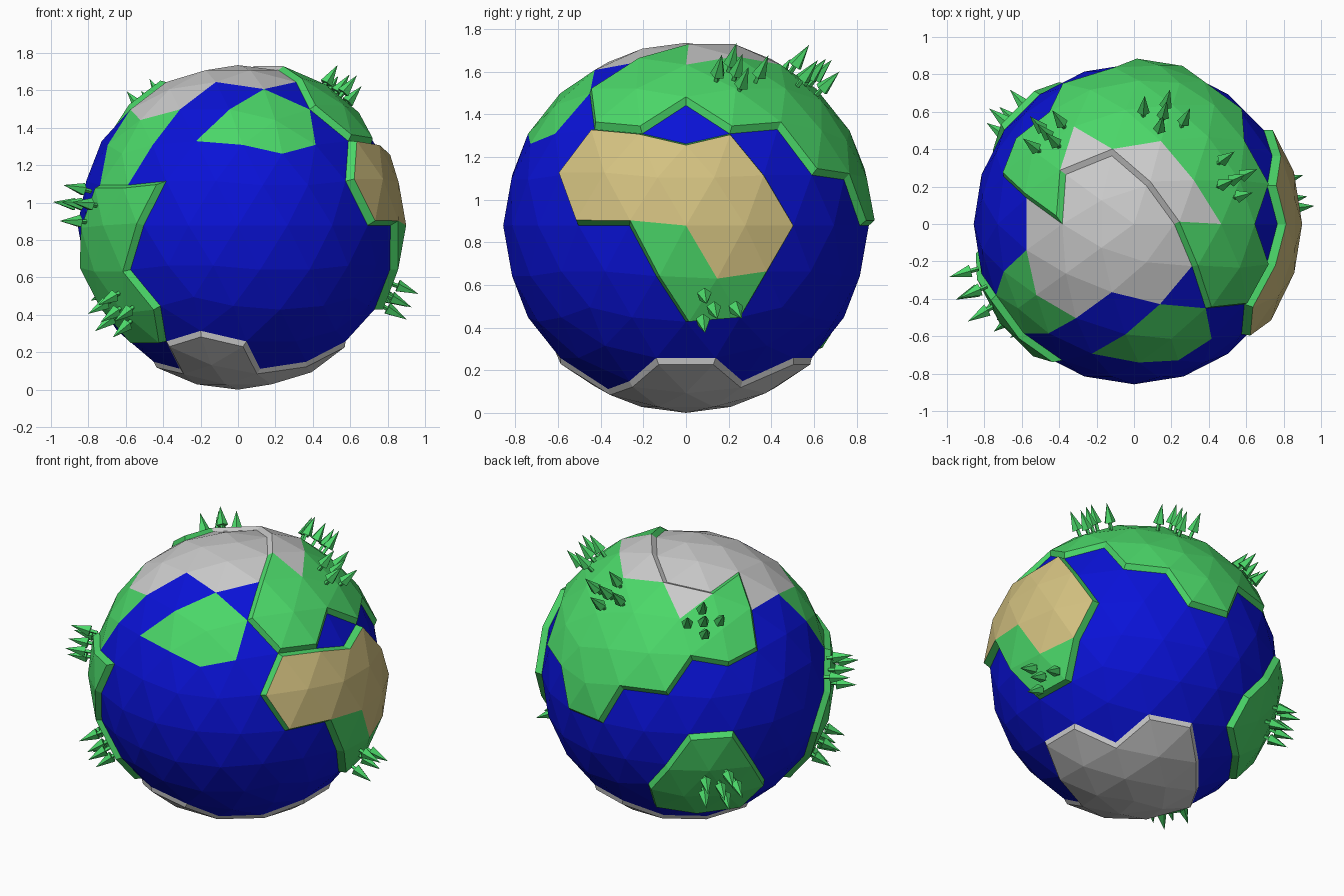
import bpy, bmesh, math, random
from mathutils import Vector

if "Cube" in bpy.data.objects:
    bpy.data.objects.remove(bpy.data.objects["Cube"])

R, CENTRE = 0.857, Vector((0, 0, 0.878))
WATER, GRASS, SAND, ROCK = range(4)
random.seed(4)


def material(name, rgb):
    m = bpy.data.materials.new(name)
    m.diffuse_color = (*rgb, 1)
    m.use_nodes = True
    m.node_tree.nodes["Principled BSDF"].inputs["Base Color"].default_value = m.diffuse_color
    return m


MATS = [material("water", (0.003, 0.006, 0.68)), material("grass", (0.07, 0.68, 0.14)),
        material("sand", (0.66, 0.54, 0.22)), material("rock", (0.52, 0.52, 0.52))]


def direction(az, el):
    a, e = math.radians(az), math.radians(el)
    return Vector((math.cos(a) * math.cos(e), math.sin(a) * math.cos(e), math.sin(e)))


def globe():
    bm = bmesh.new()
    bmesh.ops.create_icosphere(bm, subdivisions=3, radius=R)
    return bm


def region(bm, fans, singles=()):
    """Faces around the vertices nearest to 'fans', plus the faces nearest to 'singles'."""
    found = set()
    for s in fans:
        d = direction(*s)
        found.update(max(bm.verts, key=lambda v: v.co.dot(d)).link_faces)
    for s in singles:
        d = direction(*s)
        found.add(max(bm.faces, key=lambda f: f.calc_center_median().normalized().dot(d)))
    return found


def finish(name, bm, mats):
    me = bpy.data.meshes.new(name)
    bm.to_mesh(me)
    bm.free()
    for m in mats:
        me.materials.append(m)
    ob = bpy.data.objects.new(name, me)
    ob.location = CENTRE
    bpy.context.collection.objects.link(ob)


# Raised land: height, base colour, fans, single faces (as azimuth, elevation)
LAND = {
    "east_continent": (.042, GRASS, [(0, 0), (18, 0), (9, 16), (-9, 16), (-27, 16), (9, -16)], []),
    "north_continent": (.03, GRASS, [(36, 63), (0, 58), (72, 58), (-23, 47), (23, 47), (49, 47),
                                     (54, 30), (72, 27), (81, 16), (108, 32), (95, 47),
                                     (121, 47), (144, 42)], [(163, 57)]),
    "west_continent": (.035, GRASS, [(216, 0), (207, -16), (216, -32)], [(234, 11)]),
    "south_island": (.035, GRASS, [(135, -16), (126, -30), (144, -32)], []),
    "south_pole": (.021, ROCK, [(a, -74) for a in (108, 180, 252, 324)]
                   + [(252, -58), (0, -63), (72, -63)], []),
}
# Differently coloured ground on the raised land
GROUND = {
    "east_continent": (SAND, [(18, 0), (9, 16), (-9, 16), (-27, 16)], []),
    "north_continent": (ROCK, [], [(85, 66), (58, 66), (36, 71), (14, 66), (124, 57)]),
}
for name, (height, base, fans, singles) in LAND.items():
    bm = globe()
    keep = region(bm, fans, singles)
    for f in keep:
        f.material_index = base
    if name in GROUND:
        colour, *seeds = GROUND[name]
        for f in region(bm, *seeds):
            f.material_index = colour
    bmesh.ops.delete(bm, geom=[f for f in bm.faces if f not in keep], context="FACES")
    # Sloping shore around the plateau
    rim = bmesh.ops.inset_region(bm, faces=bm.faces[:], thickness=.024,
                                 use_boundary=True, use_even_offset=True)["faces"]
    for f in rim:
        if f.material_index == SAND:
            f.material_index = GRASS
    for v in bm.verts:
        if not v.is_boundary:
            v.co += v.co.normalized() * height
    finish(name, bm, MATS)

# Ocean globe with flush lowlands and polar cap, open beneath the raised land
bm = globe()
for colour, fans, singles in (
        (GRASS, [(216, 42), (216, 27), (288, 42)], [(262, 37)]),
        (ROCK, [(0, 90), (144, 74), (216, 74), (288, 74), (216, 58)], [(180, 54)])):
    for f in region(bm, fans, singles):
        f.material_index = colour
covered = set().union(*(region(bm, fans, singles) for _, _, fans, singles in LAND.values()))
bmesh.ops.delete(bm, geom=list(covered), context="FACES")
finish("ocean_globe", bm, MATS)

# Tree groves: azimuth, elevation, number of trees
GROVES = {"east": (9, -25, 4), "north_east": (24, 51, 5), "north": (75, 49, 5),
          "north_west": (134, 44, 5), "south": (139, -23, 6), "west": (203, 7, 5),
          "south_west": (215, -30, 6)}
for name, (az, el, count) in GROVES.items():
    bm = bmesh.new()
    axis = direction(az, el)
    side = Vector((0, 0, 1)).cross(axis).normalized()
    for i in range(count):
        # One tree in the middle, the others in a loose ring
        t, r = math.tau * i / (count - 1), random.uniform(.085, .115) if i else 0
        p = (axis * R + side * r * math.cos(t) + axis.cross(side) * r * .8 * math.sin(t))
        p = p.normalized() * .872
        place = p.to_track_quat("Z", "Y").to_matrix().to_4x4()
        place.translation = p
        # Thin trunk and five-sided crown
        for sides, r1, r2, z1, z2 in ((4, .012, .012, 0, .05), (5, .036, 0, .045, .165)):
            new = bmesh.ops.create_cone(bm, cap_ends=True, segments=sides, radius1=r1,
                                        radius2=r2, depth=z2 - z1)["verts"]
            bmesh.ops.translate(bm, verts=new, vec=(0, 0, (z1 + z2) / 2))
            bmesh.ops.transform(bm, verts=new, matrix=place)
    bmesh.ops.remove_doubles(bm, verts=bm.verts, dist=1e-5)
    finish(name + "_trees", bm, [MATS[GRASS]])
